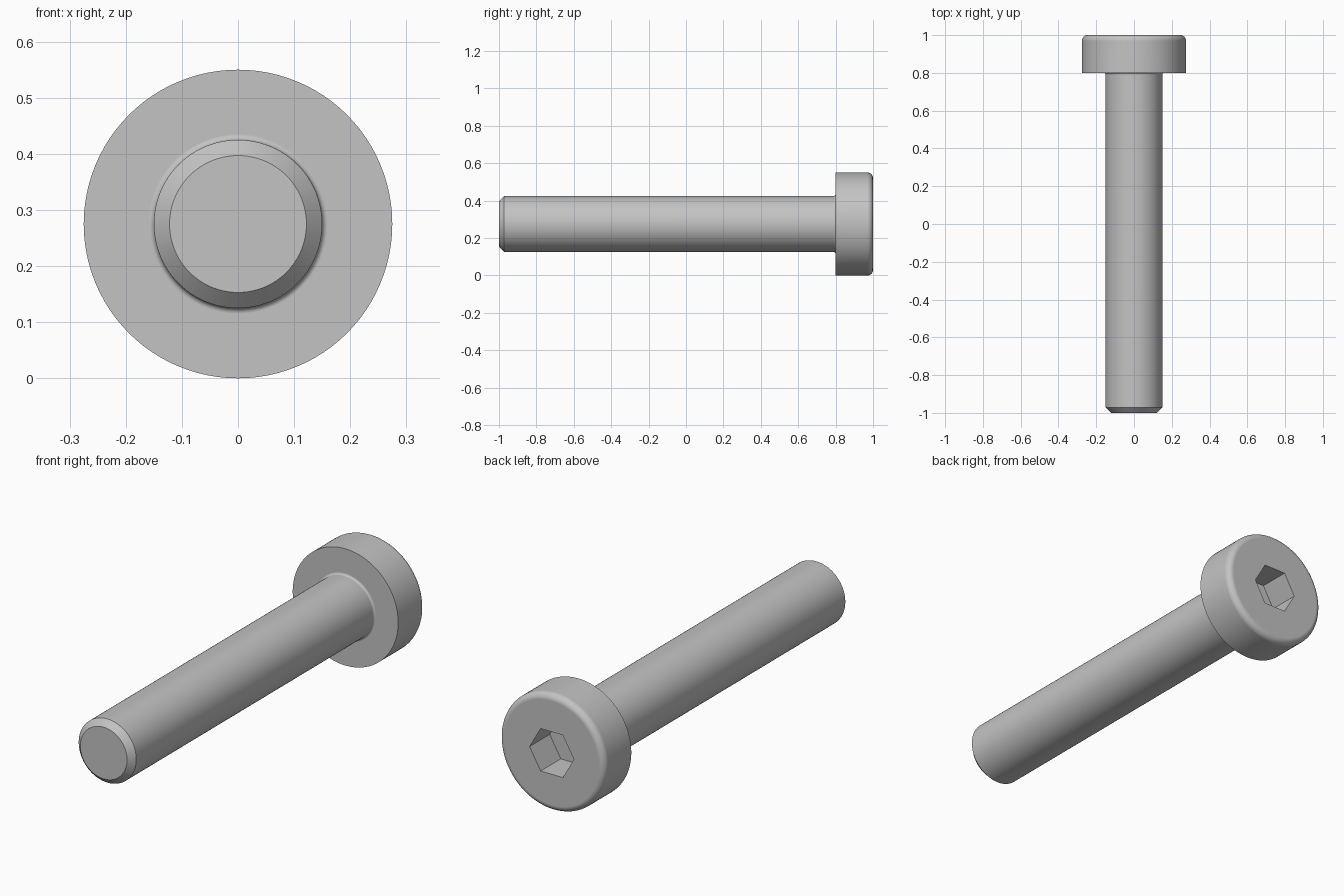
import bpy, bmesh, math
from mathutils import Matrix, Vector

cube = bpy.data.objects.get("Cube")
if cube:
    bpy.data.objects.remove(cube, do_unlink=True)

HEAD_R, SHANK_R, TIP_R = 0.275, 0.15, 0.122
HEAD_FRONT, BACK, FRONT = 0.8, 1.0, -1.0
EDGE_FILLET, NECK_FILLET = 0.03, 0.01
SOCKET_FLATS, SOCKET_DEPTH = 0.2, 0.15
SIDES = 96

steel = bpy.data.materials.new("grey steel")
steel.use_nodes = True
steel.diffuse_color = (0.55, 0.55, 0.55, 1)
steel.node_tree.nodes["Principled BSDF"].inputs["Base Color"].default_value = steel.diffuse_color


def arc(r, y, radius, start, end, steps=6):
    """Points (radius from axis, y) along a rounded corner."""
    angles = [math.radians(start + (end - start) * i / steps) for i in range(steps + 1)]
    return [(r + radius * math.cos(a), y + radius * math.sin(a)) for a in angles]


def add_object(name, bm):
    bmesh.ops.recalc_face_normals(bm, faces=bm.faces)
    mesh = bpy.data.meshes.new(name)
    bm.to_mesh(mesh)
    bm.free()
    mesh.materials.append(steel)
    obj = bpy.data.objects.new(name, mesh)
    bpy.context.collection.objects.link(obj)
    return obj


# Bolt body: chamfered tip, shank, neck fillet and rounded head, turned around y
profile = [(TIP_R, FRONT), (SHANK_R, FRONT + SHANK_R - TIP_R)]
profile += arc(SHANK_R + NECK_FILLET, HEAD_FRONT - NECK_FILLET, NECK_FILLET, 180, 90)
profile += [(HEAD_R, HEAD_FRONT)]
profile += arc(HEAD_R - EDGE_FILLET, BACK - EDGE_FILLET, EDGE_FILLET, 0, 90)

bm = bmesh.new()
verts = [bm.verts.new((r, y, HEAD_R)) for r, y in profile]
edges = [bm.edges.new(pair) for pair in zip(verts, verts[1:])]
bmesh.ops.spin(bm, geom=verts + edges, cent=(0, 0, HEAD_R), axis=(0, 1, 0),
               angle=math.tau, steps=SIDES)
bmesh.ops.remove_doubles(bm, verts=bm.verts, dist=1e-4)
bmesh.ops.holes_fill(bm, edges=[e for e in bm.edges if e.is_boundary], sides=0)
bolt = add_object("socket_head_bolt", bm)

# Hexagonal socket, flats at top and bottom, cut into the back of the head
bm = bmesh.new()
corner_r = SOCKET_FLATS / math.sqrt(3)
bmesh.ops.create_cone(bm, cap_ends=True, segments=6, radius1=corner_r,
                      radius2=corner_r, depth=2 * SOCKET_DEPTH)
top = max(bm.verts, key=lambda v: abs(v.co.x))
turn = -math.atan2(top.co.y, top.co.x)
bmesh.ops.transform(bm, verts=bm.verts, matrix=Matrix.Translation(Vector((0, BACK, HEAD_R)))
                    @ Matrix.Rotation(math.pi / 2, 4, "X") @ Matrix.Rotation(turn, 4, "Z"))
cutter = add_object("hex_socket_cutter", bm)
cutter.hide_render = True

cut = bolt.modifiers.new("hex socket", "BOOLEAN")
cut.operation = "DIFFERENCE"
cut.solver = "EXACT"
cut.object = cutter
bpy.ops.object.select_all(action="DESELECT")
bpy.context.view_layer.objects.active = bolt
bolt.select_set(True)
bpy.ops.object.modifier_apply(modifier=cut.name)
bpy.data.objects.remove(cutter, do_unlink=True)

# Smooth round surfaces with crisp edges and flat end faces
bpy.ops.object.shade_smooth_by_angle(angle=math.radians(30))
weighted = bolt.modifiers.new("flat end faces", "WEIGHTED_NORMAL")
weighted.keep_sharp = True
